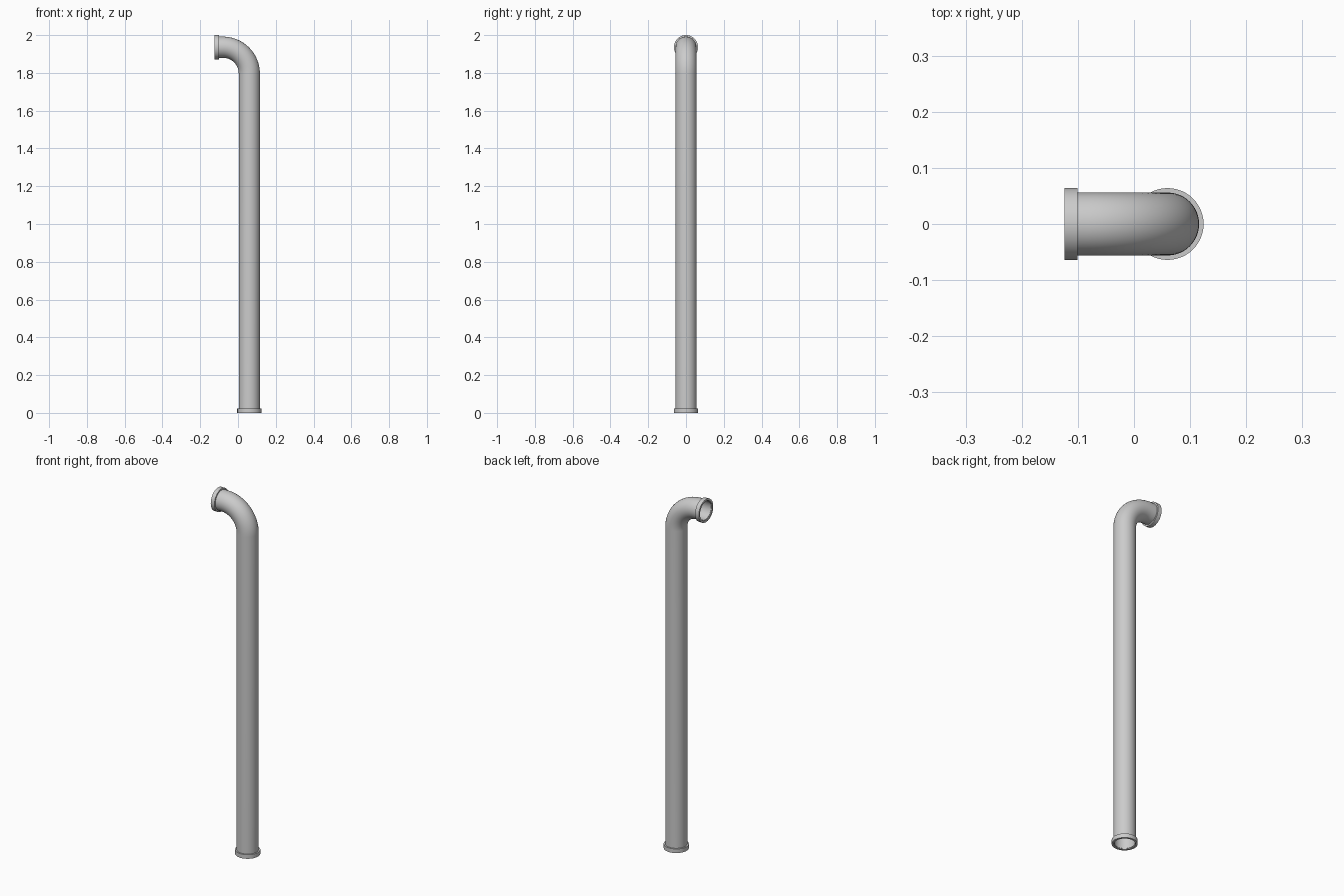
import bpy
import bmesh
from math import sin, cos, pi
from mathutils import Vector

SIDES = 48
AXIS_X, AXIS_Z = 0.06, 1.936      # centre lines of the upright and the outlet
BEND = 0.14                       # centre-line radius of the elbow
MOUTH_X = -0.124
PIPE_R, BORE_R = 0.056, 0.051
COLLAR_R, COLLAR_BORE, COLLAR_LEN = 0.064, 0.053, 0.023

if "Cube" in bpy.data.objects:
    bpy.data.objects.remove(bpy.data.objects["Cube"], do_unlink=True)


def sweep(name, stations):
    """Skin rings given as (centre, tilt, radius) into a closed wall."""
    bm = bmesh.new()
    rings = []
    for centre, tilt, radius in stations:
        across = Vector((cos(tilt), 0, sin(tilt)))
        side = Vector((0, 1, 0))
        angles = [2 * pi * i / SIDES for i in range(SIDES)]
        rings.append([bm.verts.new(centre + radius * (cos(a) * across + sin(a) * side))
                      for a in angles])
    for r, ring in enumerate(rings):
        following = rings[(r + 1) % len(rings)]
        for i in range(SIDES):
            j = (i + 1) % SIDES
            bm.faces.new((ring[i], ring[j], following[j], following[i]))
    bmesh.ops.recalc_face_normals(bm, faces=bm.faces)
    mesh = bpy.data.meshes.new(name)
    bm.to_mesh(mesh)
    bm.free()
    obj = bpy.data.objects.new(name, mesh)
    bpy.context.collection.objects.link(obj)
    bpy.ops.object.select_all(action='DESELECT')
    obj.select_set(True)
    bpy.context.view_layer.objects.active = obj
    bpy.ops.object.shade_smooth_by_angle(angle=pi / 6)
    return obj


def tube(name, path, outer, inner):
    """Hollow tube: outer skin along the path, inner skin back again."""
    out = [(p, t, outer) for p, t in path]
    back = [(p, t, inner) for p, t in reversed(path)]
    return sweep(name, out + back)


# Upright, elbow and short outlet in one hollow pipe
inset = 0.004
pivot = Vector((AXIS_X - BEND, 0, AXIS_Z - BEND))
path = [(Vector((AXIS_X, 0, inset)), 0)]
STEPS = 16
for k in range(STEPS + 1):
    t = pi / 2 * k / STEPS
    path.append((pivot + BEND * Vector((cos(t), 0, sin(t))), t))
path.append((Vector((MOUTH_X + inset, 0, AXIS_Z)), pi / 2))
tube("pipe", path, PIPE_R, BORE_R)

# Collars around both open ends
foot = Vector((AXIS_X, 0, 0))
tube("bottom_collar",
     [(foot, 0), (foot + Vector((0, 0, COLLAR_LEN)), 0)],
     COLLAR_R, COLLAR_BORE)
mouth = Vector((MOUTH_X, 0, AXIS_Z))
tube("outlet_collar",
     [(mouth + Vector((COLLAR_LEN, 0, 0)), pi / 2), (mouth, pi / 2)],
     COLLAR_R, COLLAR_BORE)
